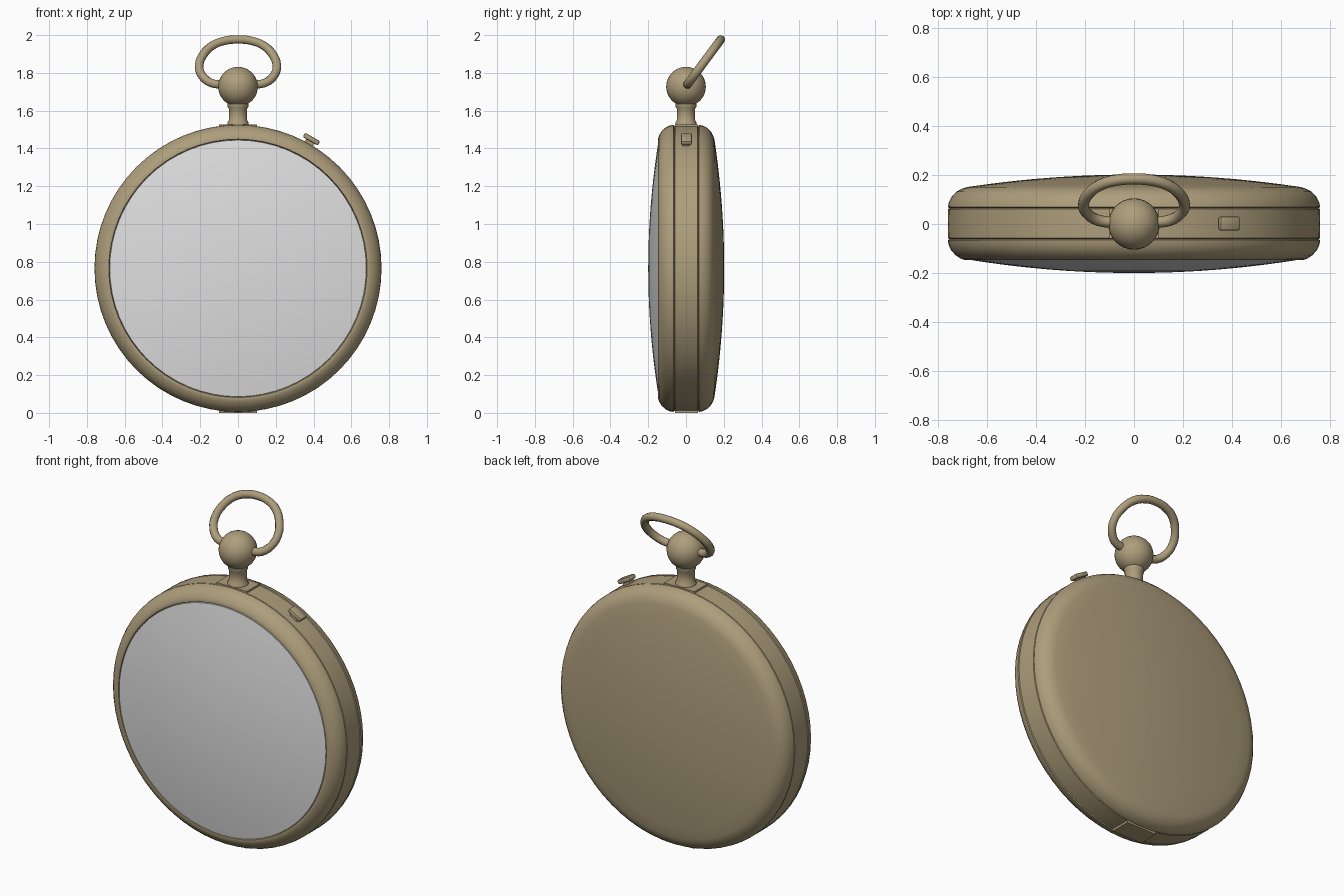
import bpy, bmesh, math
from mathutils import Matrix, Vector

if "Cube" in bpy.data.objects:
    bpy.data.objects.remove(bpy.data.objects["Cube"])

CZ = 0.765      # height of the case centre
SEG = 64


def material(name, rgb):
    m = bpy.data.materials.new(name)
    m.diffuse_color = (*rgb, 1)
    m.use_nodes = True
    m.node_tree.nodes["Principled BSDF"].inputs["Base Color"].default_value = m.diffuse_color
    return m


BRASS = material("aged brass", (0.42, 0.34, 0.20))
GLASS = material("pale grey glass", (0.74, 0.74, 0.74))


def finish(bm, name, mat, angle=35):
    bmesh.ops.remove_doubles(bm, verts=bm.verts, dist=1e-5)
    bmesh.ops.recalc_face_normals(bm, faces=bm.faces)
    me = bpy.data.meshes.new(name)
    bm.to_mesh(me)
    bm.free()
    ob = bpy.data.objects.new(name, me)
    bpy.context.collection.objects.link(ob)
    me.materials.append(mat)
    bpy.ops.object.select_all(action='DESELECT')
    ob.select_set(True)
    bpy.context.view_layer.objects.active = ob
    bpy.ops.object.shade_smooth_by_angle(angle=math.radians(angle))
    return ob


def lathe(name, profile, mat, matrix, seg=SEG):
    """Spin (radius, height) points round local z, then place with matrix."""
    bm = bmesh.new()
    vs = [bm.verts.new((r, 0, h)) for r, h in profile]
    es = [bm.edges.new(p) for p in zip(vs, vs[1:])]
    bmesh.ops.spin(bm, geom=vs + es, cent=(0, 0, 0), axis=(0, 0, 1),
                   angle=math.tau, steps=seg)
    bmesh.ops.transform(bm, matrix=matrix, verts=bm.verts)
    return finish(bm, name, mat)


def box(name, size, matrix, bevel=0.0):
    bm = bmesh.new()
    bmesh.ops.create_cube(bm, size=1, matrix=Matrix.Diagonal((*size, 1)))
    if bevel:
        bmesh.ops.bevel(bm, geom=bm.edges[:], offset=bevel, segments=2,
                        profile=0.5, affect='EDGES')
    bmesh.ops.transform(bm, matrix=matrix, verts=bm.verts)
    return finish(bm, name, BRASS)


def dome(rim, y_rim, y_top, n=10):
    """Shallow spherical cap, from the rim to the middle."""
    return [(rim * (1 - i / n), y_rim + (y_top - y_rim) * (1 - (1 - i / n) ** 2))
            for i in range(n + 1)]


# local +z of the case points to the back (+y)
case = Matrix.Translation((0, 0, CZ)) @ Matrix.Rotation(-math.pi / 2, 4, 'X')

# case: middle band, bezel, back lid and domed crystal
lathe("case_band", [(0.752, -0.062), (0.759, -0.058), (0.76, 0.0),
                    (0.759, 0.061), (0.752, 0.065)], BRASS, case)
lathe("front_bezel", [(0.752, -0.062), (0.76, -0.066), (0.757, -0.085),
                      (0.746, -0.108), (0.728, -0.128), (0.706, -0.142),
                      (0.690, -0.147), (0.684, -0.146), (0.680, -0.136)], BRASS, case)
lathe("back_lid", [(0.752, 0.065), (0.76, 0.069), (0.756, 0.088),
                   (0.744, 0.112), (0.725, 0.132), (0.70, 0.145)]
      + dome(0.68, 0.151, 0.202), BRASS, case)
lathe("glass_crystal", [(0.680, -0.136)] + dome(0.679, -0.145, -0.20), GLASS, case)

# small plates let into the band at the pendant and at the hinge
for name, z in (("pendant_plate", 1.518), ("hinge_plate", 0.010)):
    box(name, (0.20, 0.122, 0.02), Matrix.Translation((0, 0.002, z)))

# pendant neck and ball crown
lathe("pendant_neck", [(0.058, 1.52), (0.055, 1.54), (0.048, 1.55), (0.048, 1.61),
                       (0.055, 1.62), (0.055, 1.636), (0.03, 1.645)],
      BRASS, Matrix.Identity(4), 24)
n = 16
lathe("crown_ball", [(0.105 * math.sin(math.pi * i / n), 1.727 - 0.105 * math.cos(math.pi * i / n))
                     for i in range(n + 1)], BRASS, Matrix.Identity(4), 32)

# bow ring: half path mirrored, leaning to the back
half = [(0.085, 1.737), (0.145, 1.748), (0.190, 1.785), (0.206, 1.835),
        (0.185, 1.895), (0.135, 1.945), (0.070, 1.970)]
path = half + [(0, 1.977)] + [(-x, z) for x, z in reversed(half)]
cu = bpy.data.curves.new("bow_ring", 'CURVE')
cu.dimensions = '3D'
cu.bevel_depth = 0.023
cu.bevel_resolution = 3
cu.resolution_u = 3
cu.use_fill_caps = True
sp = cu.splines.new('BEZIER')
sp.bezier_points.add(len(path) - 1)
for p, (x, z) in zip(sp.bezier_points, path):
    p.co = (x, (z - 1.735) * 0.74 + 0.005, z)
    p.handle_left_type = p.handle_right_type = 'AUTO'
cu.materials.append(BRASS)
bow = bpy.data.objects.new("bow_ring", cu)
bpy.context.collection.objects.link(bow)

# side push button, set radially on the band
radial = Matrix.Translation((0, 0, CZ)) @ Matrix.Rotation(math.radians(29.6), 4, 'Y')
box("button_stem", (0.05, 0.036, 0.05), radial @ Matrix.Translation((0, 0, 0.765)))
box("button_cap", (0.092, 0.058, 0.026), radial @ Matrix.Translation((0, 0.002, 0.787)), 0.008)
